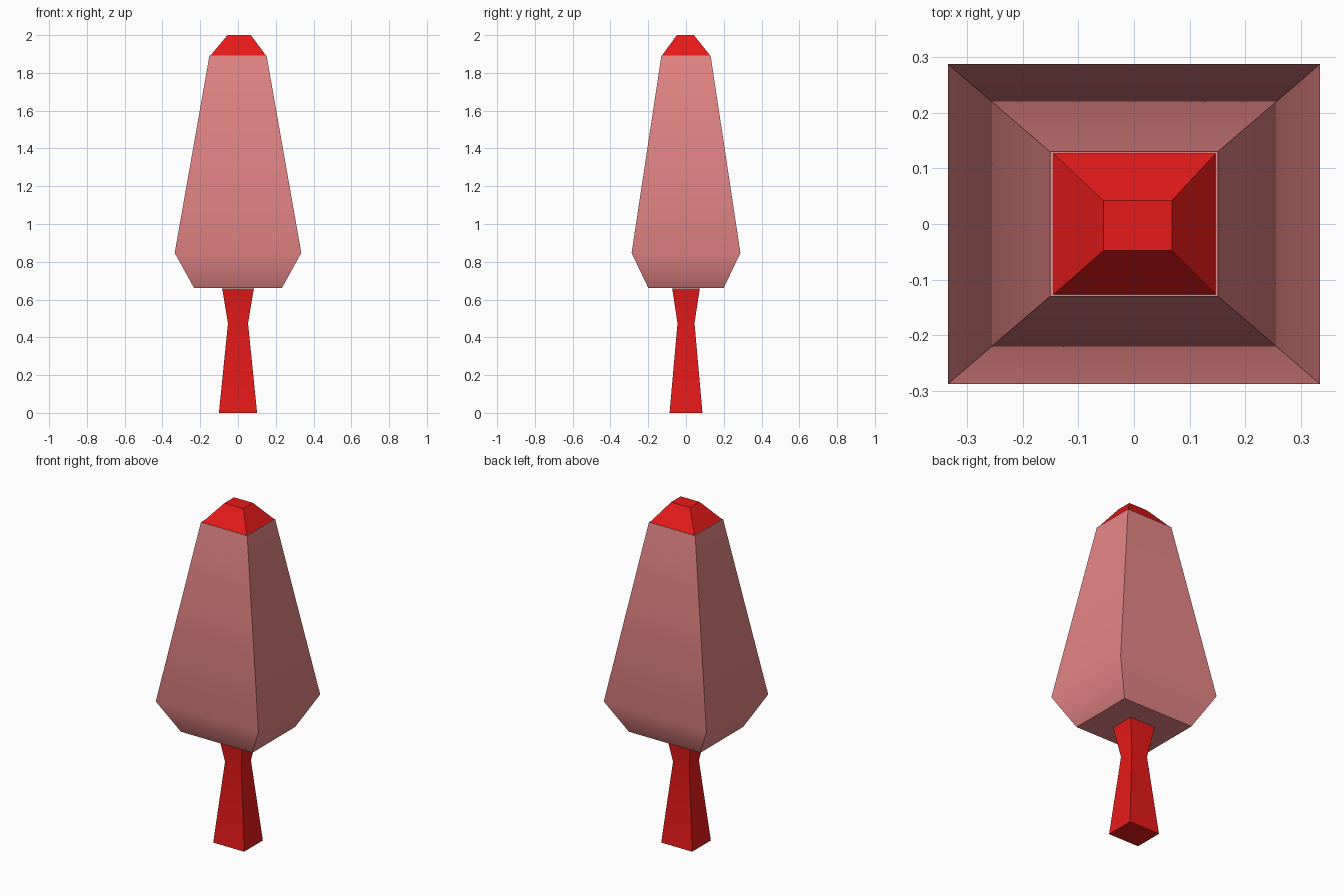
import bpy, bmesh, math

if "Cube" in bpy.data.objects:
    bpy.data.objects.remove(bpy.data.objects["Cube"])


def material(name, rgb):
    mat = bpy.data.materials.new(name)
    mat.diffuse_color = (*rgb, 1)
    mat.use_nodes = True
    mat.node_tree.nodes["Principled BSDF"].inputs["Base Color"].default_value = mat.diffuse_color
    return mat


def tapered_block(name, levels, mat):
    """Loft rectangles given as (z, half_x, half_y, centre_x, centre_y)."""
    bm = bmesh.new()
    rings = []
    for z, hx, hy, cx, cy in levels:
        rings.append([bm.verts.new((cx + sx * hx, cy + sy * hy, z))
                      for sx, sy in ((-1, -1), (1, -1), (1, 1), (-1, 1))])
    for low, high in zip(rings, rings[1:]):
        for i in range(4):
            j = (i + 1) % 4
            bm.faces.new((low[i], low[j], high[j], high[i]))
    bm.faces.new(rings[0][::-1])
    bm.faces.new(rings[-1])
    mesh = bpy.data.meshes.new(name)
    bm.to_mesh(mesh)
    bm.free()
    obj = bpy.data.objects.new(name, mesh)
    bpy.context.collection.objects.link(obj)
    mesh.materials.append(mat)
    # Blend shading up each side, keep the corners sharp
    bpy.ops.object.select_all(action='DESELECT')
    obj.select_set(True)
    bpy.context.view_layer.objects.active = obj
    bpy.ops.object.shade_smooth_by_angle(angle=math.radians(45))
    return obj


red = material("red", (0.8, 0.01, 0.01))
pink = material("pink", (0.8, 0.24, 0.24))

# Trunk with a narrow waist
tapered_block("trunk", [(0, 0.101, 0.087, 0, 0),
                        (0.475, 0.053, 0.045, 0, 0),
                        (0.658, 0.084, 0.073, 0, 0)], red)

# Main foliage body
tapered_block("foliage", [(0.662, 0.233, 0.2, 0, 0),
                          (0.847, 0.335, 0.288, 0, 0),
                          (1.893, 0.151, 0.13, 0, 0)], pink)

# Slightly off-centre tip
tapered_block("tip", [(1.893, 0.146, 0.127, 0.001, 0),
                      (2.0, 0.0615, 0.045, 0.0065, -0.003)], red)
